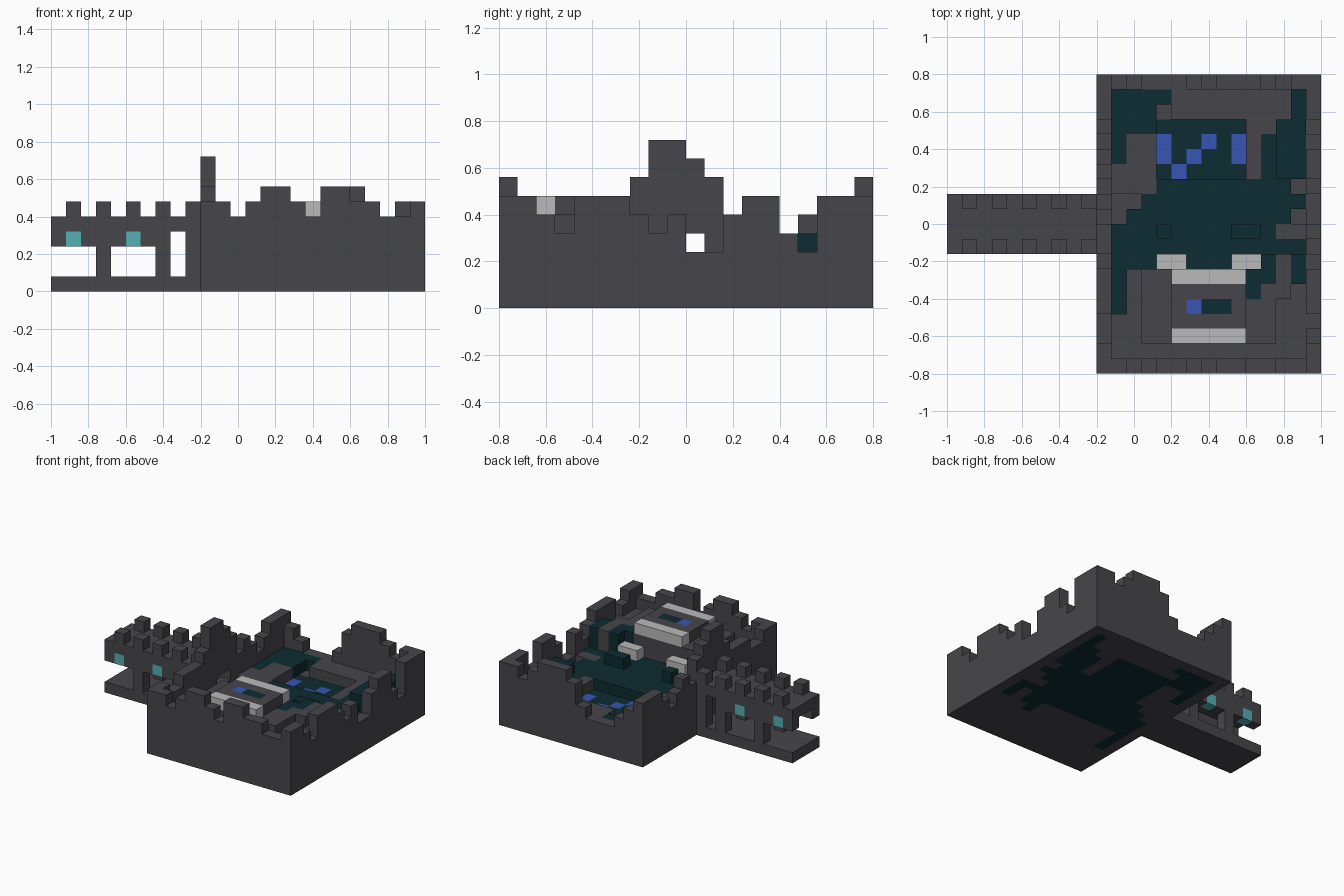
import bpy
import bmesh

cube = bpy.data.objects.get("Cube")
if cube:
    bpy.data.objects.remove(cube, do_unlink=True)

S = 0.08       # edge length of one block
KEEP = 10      # first block column of the keep; the bridge lies before it

COLOURS = {
    "stone": (0.062, 0.06, 0.068),
    "moss": (0.004, 0.025, 0.032),
    "water": (0.038, 0.09, 0.456),
    "marble": (0.49, 0.49, 0.49),
    "glass": (0.09, 0.43, 0.456),
}
names = list(COLOURS)
materials = []
for name, rgb in COLOURS.items():
    m = bpy.data.materials.new(name)
    m.use_nodes = True
    m.diffuse_color = (*rgb, 1)
    m.node_tree.nodes["Principled BSDF"].inputs["Base Color"].default_value = (*rgb, 1)
    materials.append(m)

blocks = {}    # (column, row, level) -> (part, colour)


def box(part, i, j, k, colour="stone"):
    """Fill ranges of blocks; part None carves them away."""
    for a in range(*i):
        for b in range(*j):
            for c in range(*k):
                blocks.pop((a, b, c), None)
                if part:
                    blocks[a, b, c] = (part, colour)


def ground(part, i, j, height, colour="stone", cap=None):
    """Reset the columns of a keep area to one height, with an optional cap."""
    i = (i[0] + KEEP, i[1] + KEEP)
    box(None, i, j, (0, 9))
    box(part, i, j, (0, height), colour)
    if cap:
        box(part, i, j, (height - 1, height), cap)


# Courtyard floor and the stepped terrace at the front
ground("courtyard", (1, 14), (1, 19), 2)
ground("terrace", (1, 14), (1, 7), 4)
ground("terrace", (3, 12), (2, 7), 5)
ground("terrace", (12, 13), (5, 9), 5)

# Mossy middle ground
ground("moss_path", (1, 12), (7, 10), 3, "moss")
ground("moss_path", (12, 14), (8, 9), 3, "moss")
ground("moss_path", (2, 13), (10, 11), 3, "moss")
ground("moss_path", (3, 14), (11, 12), 3, "moss")
ground("moss_path", (4, 13), (12, 13), 3, "moss")
ground("moss_path", (1, 2), (4, 7), 3, "moss")
ground("stone_step", (12, 14), (9, 10), 3)
for span in ((4, 5), (9, 11)):
    ground("moss_stump", span, (9, 10), 4, "moss")

# Back ledges and hedges
ground("ledge", (1, 4), (12, 18), 3)
ground("ledge", (5, 13), (17, 19), 3)
ground("ledge", (10, 12), (13, 17), 3)
ground("hedge", (1, 5), (18, 19), 3, "moss")
ground("hedge", (1, 4), (16, 18), 3, "moss")
ground("hedge", (1, 2), (14, 16), 3, "moss")
ground("hedge", (11, 12), (13, 16), 3, "moss")
ground("hedge", (12, 14), (13, 17), 4, "moss")
ground("hedge", (13, 14), (17, 19), 4, "moss")
ground("hedge", (10, 11), (5, 7), 5, "moss")
ground("hedge", (11, 12), (6, 8), 5, "moss")
ground("hedge", (13, 14), (6, 8), 5, "moss")

# Sunken pool with water blocks
ground("pool", (4, 10), (13, 17), 2, "moss")
for i, j, depth in ((4, 14, 2), (5, 13, 1), (6, 14, 1), (7, 15, 1), (9, 14, 2)):
    ground("pool", (i, i + 1), (j, j + depth), 2, "moss", "water")

# Pavilion with marble edges, a roof basin and two marble steps
ground("pavilion", (5, 10), (2, 7), 6)
for j in (2, 6):
    ground("pavilion", (5, 10), (j, j + 1), 6, "stone", "marble")
ground("pavilion", (6, 7), (4, 5), 6, "stone", "water")
ground("pavilion", (7, 9), (4, 5), 6, "stone", "moss")
for i in (4, 9):
    ground("marble_step", (i, i + 2), (7, 8), 4, "moss", "marble")

# Ruined outer walls, one height per block
for j, part, profile in ((0, "front_wall", "665677657766556"),
                         (19, "back_wall", "654333467776566")):
    for i, h in enumerate(profile):
        ground(part, (i, i + 1), (j, j + 1), int(h))
for i, part, profile in ((0, "right_wall", "66556667998756545666"),
                         (14, "left_wall", "66546665453356643666")):
    for j, h in enumerate(profile):
        ground(part, (i, i + 1), (j, j + 1), int(h))
box(None, (KEEP, KEEP + 1), (9, 11), (3, 4))   # gateway

# Covered bridge: floor, roof and two pierced side walls
box("bridge", (0, KEEP), (8, 12), (0, 1))
box("bridge", (0, KEEP), (8, 12), (4, 5))
for j in (8, 11):
    side = (j, j + 1)
    box("bridge", (0, KEEP), side, (3, 4))
    for i in (3, 7, 9):
        box("bridge", (i, i + 1), side, (1, 3))
    box(None, (8, 9), side, (1, 4))
    for i in (1, 5):
        box("bridge_window", (i, i + 1), side, (3, 4), "glass")
    for i in range(1, KEEP, 2):
        box("bridge_merlon", (i, i + 1), side, (5, 6))

# Corner loops of the six block faces, by outward direction
FACES = {
    (1, 0, 0): ((1, 0, 0), (1, 1, 0), (1, 1, 1), (1, 0, 1)),
    (-1, 0, 0): ((0, 0, 0), (0, 0, 1), (0, 1, 1), (0, 1, 0)),
    (0, 1, 0): ((0, 1, 0), (0, 1, 1), (1, 1, 1), (1, 1, 0)),
    (0, -1, 0): ((0, 0, 0), (1, 0, 0), (1, 0, 1), (0, 0, 1)),
    (0, 0, 1): ((0, 0, 1), (1, 0, 1), (1, 1, 1), (0, 1, 1)),
    (0, 0, -1): ((0, 0, 0), (0, 1, 0), (1, 1, 0), (1, 0, 0)),
}

# Skin the exposed block faces, one object per part
for part in sorted({p for p, _ in blocks.values()}):
    bm = bmesh.new()
    for (i, j, k), (owner, colour) in blocks.items():
        if owner != part:
            continue
        for (dx, dy, dz), loop in FACES.items():
            if (i + dx, j + dy, k + dz) in blocks:
                continue
            verts = [bm.verts.new(((i + x) * S - 1, (j + y) * S - 0.8, (k + z) * S))
                     for x, y, z in loop]
            bm.faces.new(verts).material_index = names.index(colour)
    bmesh.ops.remove_doubles(bm, verts=bm.verts, dist=S / 100)
    mesh = bpy.data.meshes.new(part)
    bm.to_mesh(mesh)
    bm.free()
    for m in materials:
        mesh.materials.append(m)
    bpy.context.collection.objects.link(bpy.data.objects.new(part, mesh))
